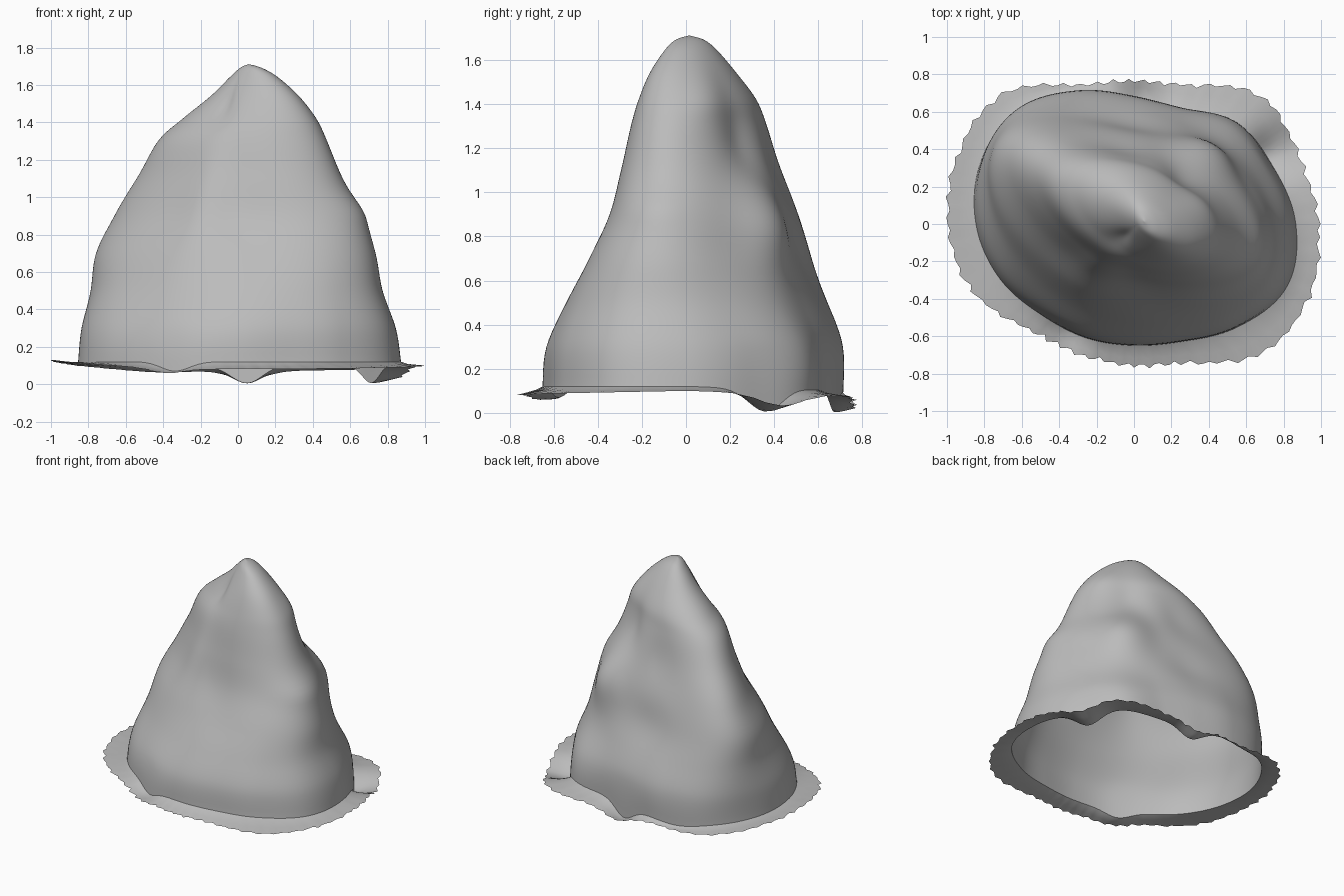
import bpy, bmesh, math, random
from mathutils import Vector

if "Cube" in bpy.data.objects:
    bpy.data.objects.remove(bpy.data.objects["Cube"])

random.seed(4)
SEG = 176
TAU = math.tau

grey = bpy.data.materials.new("plain grey")
grey.use_nodes = True
grey.diffuse_color = (0.5, 0.5, 0.5, 1)
grey.node_tree.nodes["Principled BSDF"].inputs["Base Color"].default_value = (0.5, 0.5, 0.5, 1)

# Outline radii, counter-clockwise from +x
FOOT = [.87, .81, .78, .68, .69, .78, .88, .89, .85, .78, .70, .67, .66, .69, .79, .89]
BRIM = [1.0, .97, .98, .82, .78, .82, 1.0, 1.03, 1.01, .95, .81, .77, .77, .82, .99, 1.03]

# Body extents at each height: z, x min, x max, y min, y max
PROFILE = [Vector(row) for row in (
    (.12, -.86, .86, -.65, .71), (.30, -.84, .835, -.635, .71),
    (.50, -.78, .77, -.55, .65), (.70, -.735, .735, -.45, .575),
    (.90, -.615, .67, -.35, .505), (1.1, -.505, .56, -.295, .435),
    (1.3, -.415, .475, -.25, .37), (1.42, -.29, .415, -.215, .32),
    (1.54, -.145, .325, -.165, .23), (1.64, -.045, .215, -.10, .145),
    (1.69, .01, .13, -.05, .085), (1.71, .052, .062, .008, .02))]

# Bulges and dents: azimuth in degrees, height, amount, angular width, height width
BUMPS = [(15, 1.42, .02, 18, .12), (45, 1.20, -.035, 20, .17), (46, .84, .085, 20, .22),
         (100, .65, -.035, 22, .18), (105, 1.10, -.025, 20, .18), (146, .92, .08, 17, .32),
         (146, .5, .03, 17, .2), (215, 1.47, -.025, 25, .1), (228, .9, .04, 24, .3),
         (285, .75, -.015, 25, .2), (345, .92, .015, 15, .08)]

# Places where the lower edge sags: azimuth, depth, width
SAGS = [(86, .095, 10), (27, .105, 9), (240, .05, 10), (120, .025, 12)]


def spline(a, b, c, d, t):
    return b + (c - a) * (t / 2) + (a * 2 - b * 5 + c * 4 - d) * (t * t / 2) \
        + (b * 3 - a - c * 3 + d) * (t ** 3 / 2)


def radius(outline, angle):
    n = len(outline)
    f = angle / TAU * n
    i = int(f)
    return spline(*[outline[(i + k) % n] for k in (-1, 0, 1, 2)], f - i)


def profile_at(f):
    last = len(PROFILE) - 1
    i = min(int(f), last - 1)
    return spline(*[PROFILE[max(0, min(last, i + k))] for k in (-1, 0, 1, 2)], f - i)


def gap(angle, degrees):
    return (math.degrees(angle) - degrees + 180) % 360 - 180


def sag(angle):
    droop = .02 * max(0, math.sin(angle))
    return droop + sum(d * math.exp(-(gap(angle, a) / w) ** 2) for a, d, w in SAGS)


def body_point(row, angle):
    z, x0, x1, y0, y1 = row
    k = max(0, min(1, (z - .12) / .7))
    k = k * k * (3 - 2 * k)
    r = radius(FOOT, angle)
    skew = math.radians(-14 - 8 * z)
    u = (1 - k) * r * math.cos(angle) / .865 + k * math.cos(angle)
    v = (1 - k) * (r * math.sin(angle) - .03) / .69 + k * math.sin(angle + skew)
    x, y = (x0 + x1) / 2 + u * (x1 - x0) / 2, (y0 + y1) / 2 + v * (y1 - y0) / 2
    # Bulges follow the true direction of the point, not the sweep angle
    way = math.atan2(y, x - .03)
    push = sum(s * math.exp(-(gap(way, a) / w) ** 2 - ((z - h) / t) ** 2)
               for a, h, s, w, t in BUMPS)
    z -= sag(angle) * max(0, 1 - (z - .12) / .2)
    return Vector((x + push * math.cos(way), y + push * math.sin(way), z))


def loft(name, rings, cap=None):
    bm = bmesh.new()
    loops = [[bm.verts.new(p) for p in ring] for ring in rings]
    for low, high in zip(loops, loops[1:]):
        for i in range(SEG):
            j = (i + 1) % SEG
            bm.faces.new((low[i], low[j], high[j], high[i]))
    if cap:
        tip = bm.verts.new(cap)
        for i in range(SEG):
            bm.faces.new((loops[-1][i], loops[-1][(i + 1) % SEG], tip))
    mesh = bpy.data.meshes.new(name)
    bm.to_mesh(mesh)
    bm.free()
    obj = bpy.data.objects.new(name, mesh)
    bpy.context.collection.objects.link(obj)
    mesh.materials.append(grey)
    bpy.ops.object.select_all(action="DESELECT")
    obj.select_set(True)
    bpy.context.view_layer.objects.active = obj
    bpy.ops.object.shade_smooth_by_angle(angle=math.radians(50))


angles = [i * TAU / SEG for i in range(SEG)]

# Hollow mound, open underneath
steps = 66
rows = [profile_at(f * (len(PROFILE) - 1) / steps) for f in range(steps + 1)]
body = [[body_point(row, a) for a in angles] for row in rows]
loft("mound_shell", body, cap=(.057, .014, 1.711))

# Thin ragged brim around the foot, its sags easing out toward the edge
rings = [body[0]]
teeth = [random.uniform(0, .012) + .02 * (i % 3) / 2 for i in range(SEG)]
for t in (.25, .6, 1):
    ring = []
    for i, a in enumerate(angles):
        r = radius(BRIM, a) - teeth[i]
        edge = Vector((r * math.cos(a), r * math.sin(a), 0))
        p = body[0][i].lerp(edge, t)
        tilt = .03 * max(0, -math.cos(a)) ** 4
        z = .12 - .02 * t ** .5 + tilt * t - .02 * abs(math.sin(a)) * t
        p.z = max(0, z - sag(a) * (1 - .5 * t))
        ring.append(p)
    rings.append(ring)
loft("ragged_brim", rings)
